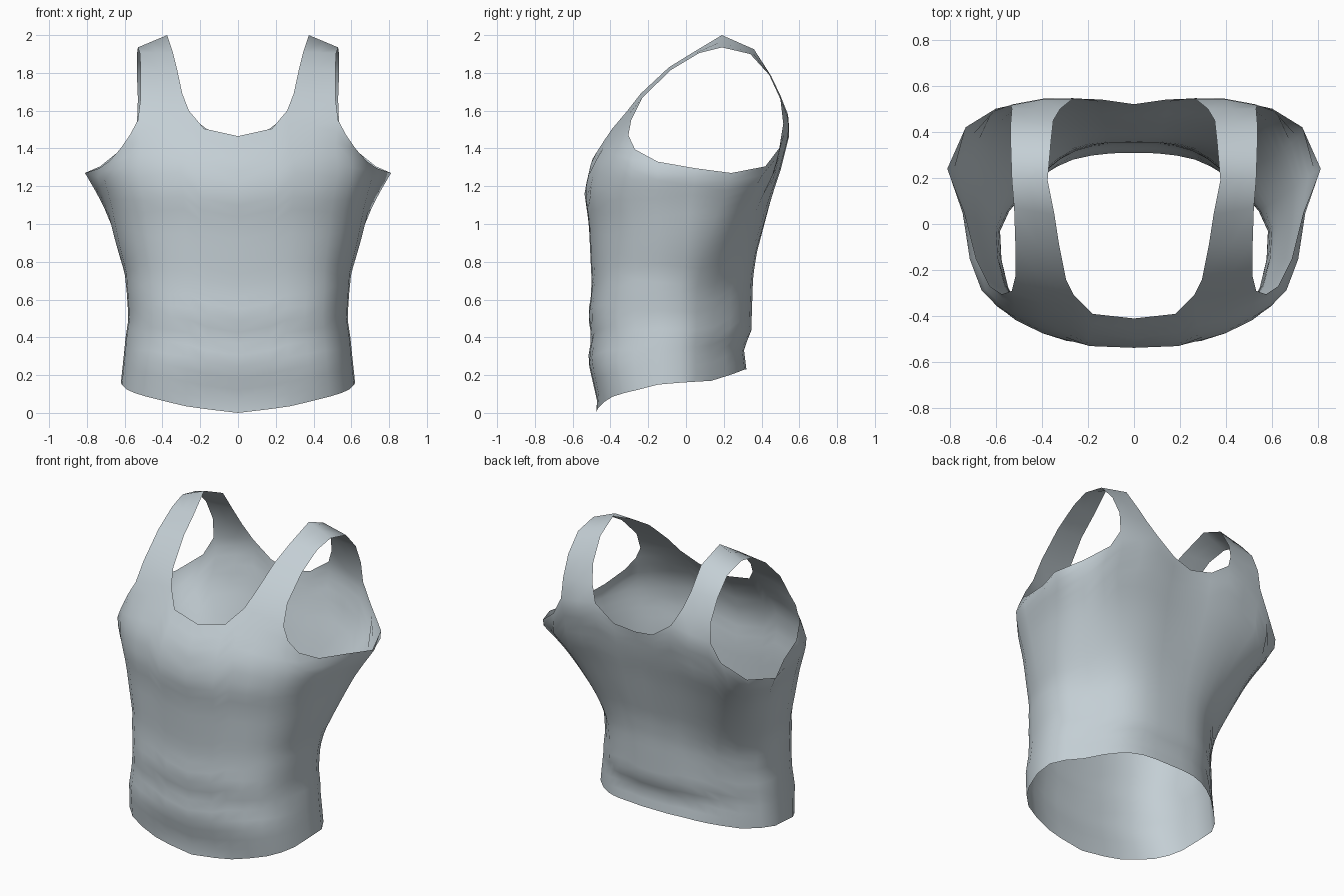
import bpy
import bmesh
from mathutils import Vector

if "Cube" in bpy.data.objects:
    bpy.data.objects.remove(bpy.data.objects["Cube"])


def lookup(profile, z):
    """Linear interpolation in a list of (height, value) pairs."""
    if z <= profile[0][0]:
        return profile[0][1]
    for (z0, v0), (z1, v1) in zip(profile, profile[1:]):
        if z <= z1:
            return v0 + (v1 - v0) * (z - z0) / (z1 - z0)
    return profile[-1][1]


# Half width, front depth and back depth of the torso by height
WIDTH = [(0.1, .625), (.16, .62), (.3, .605), (.4, .595), (.5, .58), (.64, .59),
         (.74, .605), (.9, .662), (1.1, .73), (1.2, .775), (1.27, .81), (1.4, .74), (1.6, .7)]
FRONT = [(0, .475), (.06, .47), (.28, .52), (.4, .5), (.52, .52), (.6, .505), (.7, .5),
         (1, .515), (1.17, .54), (1.34, .5), (1.47, .41), (1.6, .31)]
BACK = [(.23, .32), (.35, .305), (.42, .345), (.72, .355), (.85, .375), (1, .415),
        (1.15, .455), (1.3, .5), (1.48, .54), (1.6, .525)]

# Half cross-sections from front centre to back centre, unit size
CHEST = [(0, -1), (.25, -.98), (.38, -.93), (.48, -.87), (.61, -.755), (.71, -.645),
         (.8, -.52), (.91, -.28), (.97, .08), (.98, .46), (.89, .76), (.74, .92),
         (.6, .96), (.47, .98), (.33, 1), (.17, 1), (0, .98)]
WAIST = [(0, -1), (.27, -.99), (.44, -.965), (.61, -.915), (.77, -.82), (.87, -.69),
         (.94, -.53), (.99, -.3), (1, -.06), (.93, .16), (.8, .42), (.66, .67),
         (.55, .81), (.44, .91), (.31, .97), (.16, 1), (0, 1)]

# How far the section has changed from waist to chest by height
BLEND = [(.65, 0), (1.25, 1)]

# Hem height for each column
HEM = [0, .02, .035, .06, .085, .104, .122, .15, .16, .165, .17, .195, .21, .222, .23, .23, .23]

# Upper rim: front neckline, strap base, armhole, strap base, back neckline
RIM = [(0, -.41, 1.465), (.18, -.39, 1.505), (.26, -.31, 1.6), (.4, -.305, 1.58),
       (.53, -.29, 1.55), (.573, -.305, 1.47), (.625, -.27, 1.395), (.685, -.15, 1.33),
       (.735, .05, 1.295), (.81, .24, 1.27), (.73, .42, 1.305), (.6, .5, 1.41),
       (.535, .515, 1.53), (.4, .54, 1.56), (.27, .54, 1.58), (.14, .54, 1.485),
       (0, .52, 1.46)]

# Shoulder strap edges from front to back: inner rail, outer rail
STRAP = [((.295, -.24, 1.69), (.515, -.23, 1.67)),
         ((.325, -.09, 1.83), (.515, -.08, 1.815)),
         ((.345, .04, 1.91), (.52, .07, 1.905)),
         ((.375, .19, 2), (.53, .19, 1.935)),
         ((.36, .36, 1.925), (.535, .34, 1.9)),
         ((.35, .45, 1.785), (.535, .44, 1.79)),
         ((.32, .5, 1.68), (.53, .5, 1.66))]


def torso(col, z):
    sx, sy = Vector(WAIST[col]).lerp(Vector(CHEST[col]), lookup(BLEND, z))
    depth = lookup(FRONT if sy < 0 else BACK, z)
    return Vector((sx * lookup(WIDTH, z), sy * depth, z))


ROWS = 24
bm = bmesh.new()
grid = []
for col, rim in enumerate(RIM):
    rim = Vector(rim)
    offset = rim - torso(col, rim.z)
    column = []
    for row in range(ROWS + 1):
        t = row / ROWS
        z = HEM[col] + (rim.z - HEM[col]) * t
        # The torso section eases into the rim near the top
        column.append(bm.verts.new(torso(col, z) + offset * t ** 4))
    grid.append(column)

# Body panels
for a, b in zip(grid, grid[1:]):
    for row in range(ROWS):
        bm.faces.new((a[row], b[row], b[row + 1], a[row + 1]))

# Shoulder strap bridging the front and back strap bases
bands = [[grid[c][-1] for c in (2, 3, 4)]]
for inner, outer in STRAP:
    inner, outer = Vector(inner), Vector(outer)
    bands.append([bm.verts.new(inner.lerp(outer, f)) for f in (0, .5, 1)])
bands.append([grid[c][-1] for c in (14, 13, 12)])
for low, high in zip(bands, bands[1:]):
    for i in range(2):
        bm.faces.new((low[i], low[i + 1], high[i + 1], high[i]))

mesh = bpy.data.meshes.new("tank_top")
bm.to_mesh(mesh)
bm.free()
top = bpy.data.objects.new("tank_top", mesh)
bpy.context.collection.objects.link(top)

# Other half by mirroring
mirror = top.modifiers.new("Mirror", 'MIRROR')
mirror.use_clip = True
mirror.merge_threshold = 0.002

# Pale grey cloth
color = (.55, .62, .66, 1)
cloth = bpy.data.materials.new("pale_grey_cloth")
cloth.use_nodes = True
cloth.diffuse_color = color
shader = next(n for n in cloth.node_tree.nodes if n.type == 'BSDF_PRINCIPLED')
shader.inputs["Base Color"].default_value = color
shader.inputs["Roughness"].default_value = 0.8
mesh.materials.append(cloth)

bpy.context.view_layer.objects.active = top
top.select_set(True)
bpy.ops.object.shade_smooth()
